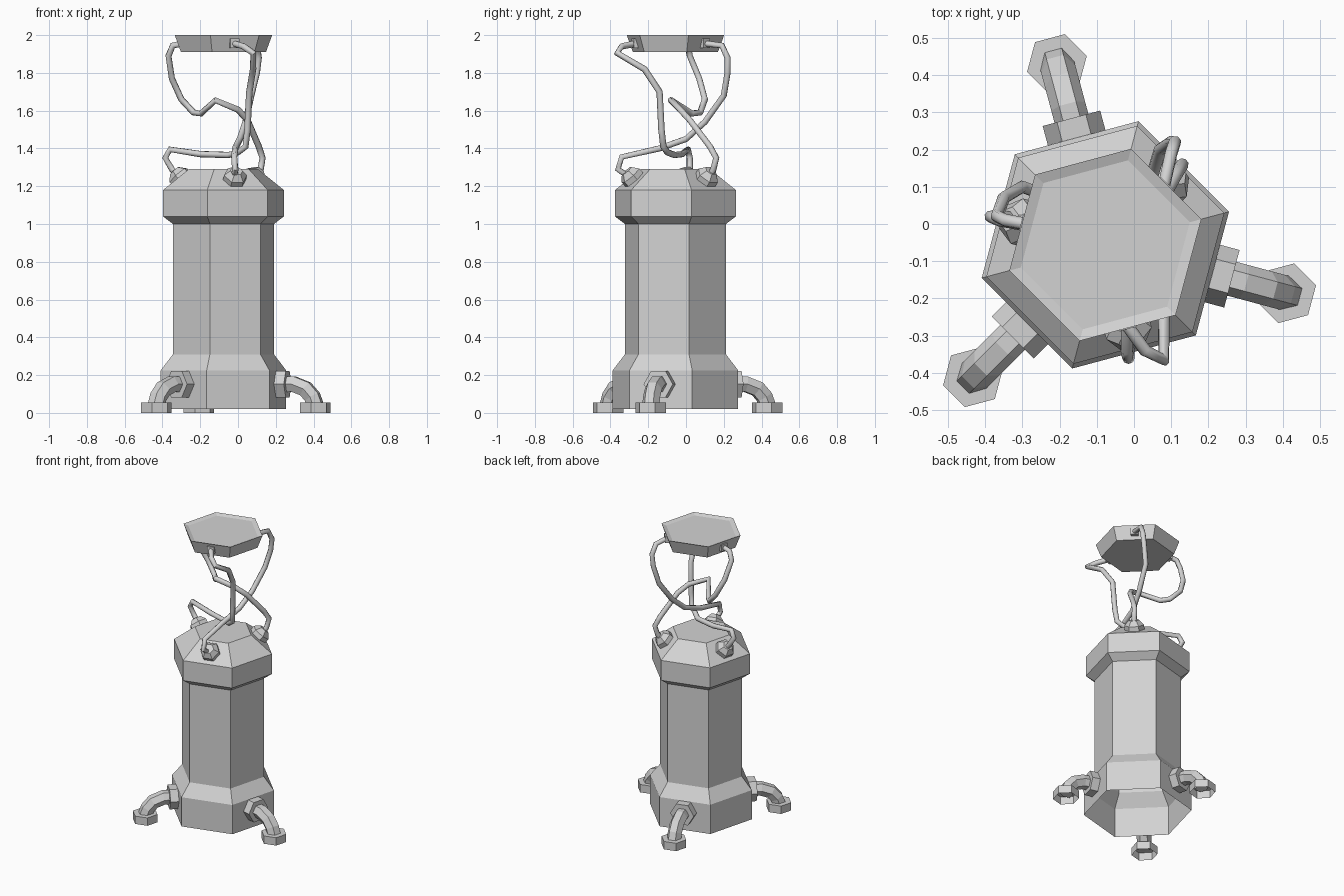
import bpy, bmesh
from math import cos, sin, tau, radians
from mathutils import Vector, Matrix

if "Cube" in bpy.data.objects:
    bpy.data.objects.remove(bpy.data.objects["Cube"])

grey = bpy.data.materials.new("plain grey")
grey.use_nodes = True
COLOUR = (0.65, 0.65, 0.65, 1)
grey.diffuse_color = COLOUR
grey.node_tree.nodes["Principled BSDF"].inputs["Base Color"].default_value = COLOUR

UP = Vector((0, 0, 1))
AXIS = Vector((-0.077, -0.056, 0))  # centre line of the body


def polar(angle, r=1.0, z=0.0):
    a = radians(angle)
    return Vector((r * cos(a), r * sin(a), z))


def skin(name, rings, cap_start, cap_end):
    """Join rings of points with quads into one object."""
    bm = bmesh.new()
    loops = [[bm.verts.new(p) for p in ring] for ring in rings]
    for a, b in zip(loops, loops[1:]):
        n = len(a)
        for i in range(n):
            j = (i + 1) % n
            bm.faces.new((a[i], a[j], b[j], b[i]))
    if cap_start:
        bm.faces.new(loops[0][::-1])
    if cap_end:
        bm.faces.new(loops[-1])
    mesh = bpy.data.meshes.new(name)
    bm.to_mesh(mesh)
    bm.free()
    mesh.materials.append(grey)
    obj = bpy.data.objects.new(name, mesh)
    bpy.context.collection.objects.link(obj)
    return obj


def ring(centre, side, axis, r, n):
    other = axis.cross(side)
    return [centre + r * (side * cos(tau * i / n) + other * sin(tau * i / n)) for i in range(n)]


def prism(name, profile, origin, axis, side, n=6, cap_start=True, cap_end=True):
    """Stack of regular polygons (radius, height) along an axis."""
    rings = [ring(origin + axis * h, side, axis, r, n) for r, h in profile]
    return skin(name, rings, cap_start, cap_end)


def tube(name, points, r, n, side):
    """Sweep a polygon along a path, carrying its side vector along."""
    pts = [Vector(p) for p in points]
    rings = []
    for i, p in enumerate(pts):
        before = (p - pts[i - 1]).normalized() if i else Vector()
        after = (pts[i + 1] - p).normalized() if i < len(pts) - 1 else Vector()
        axis = (before + after).normalized()
        side = (side - axis * side.dot(axis)).normalized()
        rings.append(ring(p, side, axis, r, n))
    return skin(name, rings, True, True)


CORNER = polar(15)

# Hollow body, open underneath
prism("body", [(0.344, 0.02), (0.344, 0.225), (0.277, 0.31), (0.277, 1.0),
               (0.331, 1.04), (0.331, 1.18), (0.19, 1.29)],
      AXIS, UP, CORNER, cap_start=False)

# Floating top plate with a shallow dished face
prism("top_plate", [(0.233, 1.91), (0.267, 2.0), (0.235, 1.99)], AXIS, UP, CORNER)

# Three bent legs with wall flanges and feet
for name, angle in (("left", -15), ("back", 105), ("right", 225)):
    out = polar(angle)
    tangent = UP.cross(out)
    prism(name + "_leg_flange", [(0.08, 0.298), (0.08, 0.352)],
          AXIS + UP * 0.152, out, tangent)
    path = [AXIS + polar(angle, r, z) for r, z in
            ((0.299, 0.152), (0.385, 0.152), (0.45, 0.127), (0.487, 0.085), (0.503, 0.04))]
    tube(name + "_leg", path, 0.047, 6, tangent)
    prism(name + "_foot", [(0.083, 0), (0.083, 0.055)],
          AXIS + polar(angle, 0.503), UP, CORNER, cap_start=False)

# Cable sockets on the shoulder and plugs on the plate rim
for name, angle in (("back", 45), ("right", 165), ("front", 285)):
    out = polar(angle)
    tangent = UP.cross(out)
    slope = (out * 0.11 + UP * 0.122).normalized()
    prism(name + "_socket", [(0.063, -0.01), (0.063, 0.03), (0.034, 0.062)],
          AXIS + polar(angle, 0.226, 1.235), slope, tangent)
    prism(name + "_plug", [(0.034, -0.015), (0.034, 0.018)],
          AXIS + polar(angle, 0.216, 1.957), out, (tangent + UP).normalized(), n=4)

# Three slack cables
cables = {
    "right_cable": [(-.29, 0, 1.955), (-.345, .01, 1.945), (-.368, .02, 1.89), (-.35, .07, 1.77),
                    (-.3, .1, 1.66), (-.235, .075, 1.59), (-.195, .03, 1.585), (-.12, -.08, 1.655),
                    (0, -.03, 1.605), (.05, .02, 1.55), (.11, .127, 1.41), (.13, .16, 1.35),
                    (.12, .145, 1.29), (.1, .125, 1.25)],
    "front_cable": [(-.02, -.27, 1.955), (.03, -.34, 1.94), (.08, -.365, 1.905), (.08, -.22, 1.82),
                    (.06, -.14, 1.7), (.05, -.13, 1.5), (.04, -.12, 1.41), (0, -.1, 1.38),
                    (-.05, -.06, 1.365), (-.2, -.02, 1.37), (-.36, .01, 1.395),
                    (-.385, .02, 1.35), (-.35, .02, 1.29), (-.31, .01, 1.25)],
    "back_cable": [(.08, .1, 1.955), (.1, .19, 1.945), (.11, .22, 1.88), (.1, .22, 1.8),
                   (.07, .2, 1.68), (.04, .1, 1.54), (.01, 0, 1.45), (-.015, -.14, 1.4),
                   (-.02, -.34, 1.355), (-.015, -.36, 1.29), (-.018, -.3, 1.25)],
}
for name, points in cables.items():
    cable = tube(name, points, 0.017, 8, Vector((0.3, 0.5, 0.8)))
    bpy.ops.object.select_all(action="DESELECT")
    cable.select_set(True)
    bpy.context.view_layer.objects.active = cable
    bpy.ops.object.shade_smooth_by_angle(angle=radians(60))
